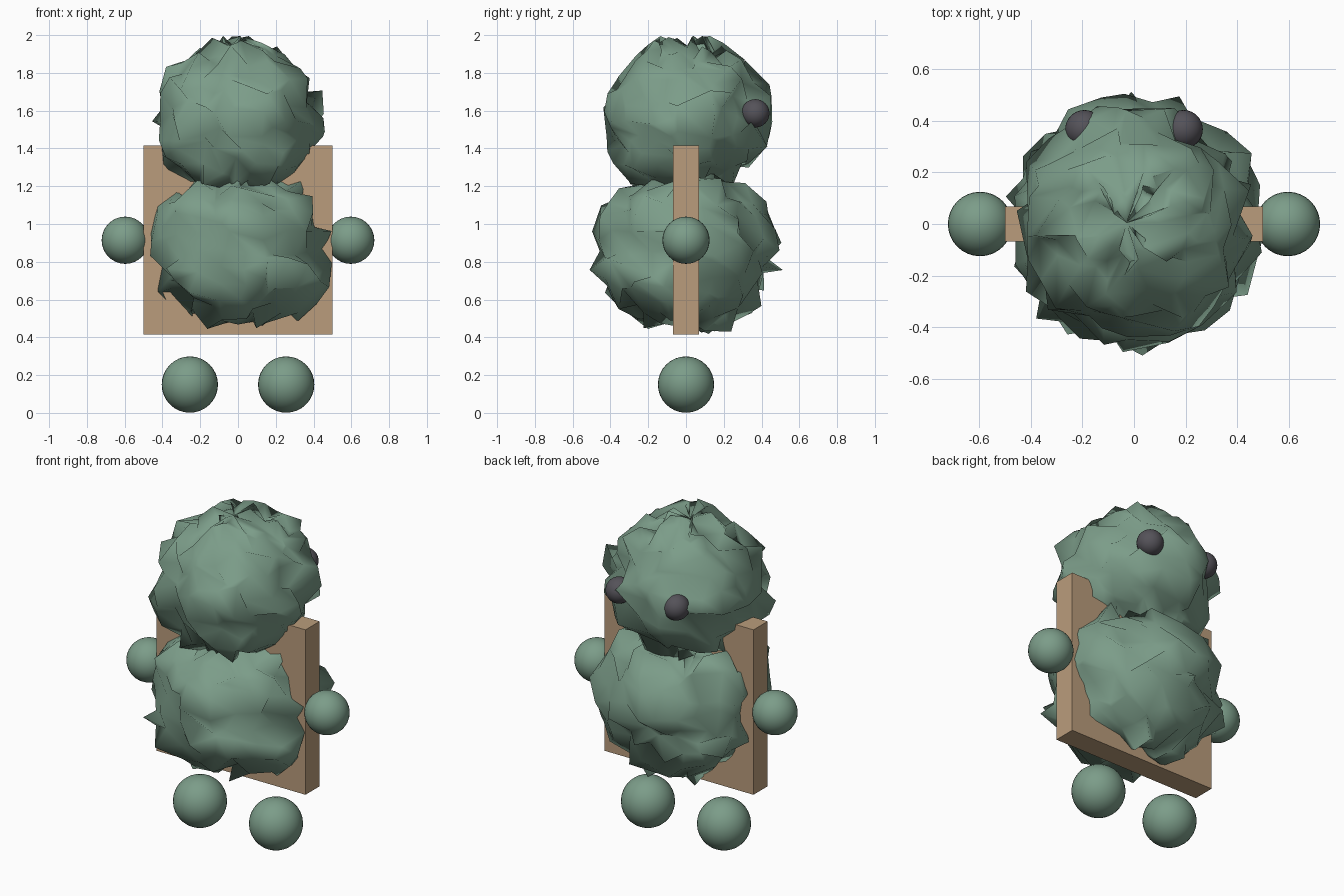
import bpy, math, random
from mathutils import Vector

if "Cube" in bpy.data.objects:
    bpy.data.objects.remove(bpy.data.objects["Cube"])


def material(name, rgb):
    m = bpy.data.materials.new(name)
    m.diffuse_color = (*rgb, 1)
    m.use_nodes = True
    m.node_tree.nodes["Principled BSDF"].inputs["Base Color"].default_value = m.diffuse_color
    return m


GREEN = material("sage green", (0.20, 0.335, 0.25))
BROWN = material("tan wood", (0.49, 0.335, 0.20))
DARK = material("dark grey", (0.09, 0.085, 0.10))


def finish(obj, name, mat, angle=None):
    obj.name = name
    obj.data.materials.append(mat)
    if angle:
        bpy.ops.object.shade_smooth_by_angle(angle=math.radians(angle))


def ball(name, loc, r, mat):
    bpy.ops.mesh.primitive_uv_sphere_add(segments=32, ring_count=16, radius=r, location=loc)
    finish(bpy.context.object, name, mat, 30)


def shaggy_ball(name, loc, radii, jitter, seed, top_power, low_power):
    """Slightly boxy UV sphere whose points are scattered into ragged tufts."""
    rnd = random.Random(seed)
    bpy.ops.mesh.primitive_uv_sphere_add(segments=24, ring_count=14, radius=1, location=loc)
    obj = bpy.context.object
    for v in obj.data.vertices:
        p = top_power if v.co.z > 0 else low_power
        rho = math.hypot(v.co.x, v.co.y)
        full = (rho ** p + abs(v.co.z) ** p) ** (-1 / p)
        scatter = Vector([rnd.uniform(-jitter, jitter) for _ in range(3)])
        v.co = Vector([c * full * r for c, r in zip(v.co, radii)]) + scatter
    finish(obj, name, GREEN, 120)


# Shaggy head and body
shaggy_ball("head", (0, 0, 1.575), (0.425, 0.425, 0.38), 0.055, 3, 2.1, 2.5)
shaggy_ball("body", (0, 0, 0.86), (0.47, 0.47, 0.395), 0.06, 8, 2.5, 2.4)

# Flat board through the torso
bpy.ops.mesh.primitive_cube_add(size=1, location=(0, 0, 0.915))
board = bpy.context.object
board.scale = (1.0, 0.135, 1.0)
bpy.ops.object.transform_apply(location=False, rotation=False, scale=True)
finish(board, "torso_board", BROWN)

# Paired hands, feet and eyes
for side, s in (("left", -1), ("right", 1)):
    ball(side + "_hand", (s * 0.597, 0, 0.914), 0.125, GREEN)
    ball(side + "_foot", (s * 0.255, 0, 0.15), 0.149, GREEN)
    ball(side + "_eye", (s * 0.192, 0.367, 1.586), 0.075, DARK)
